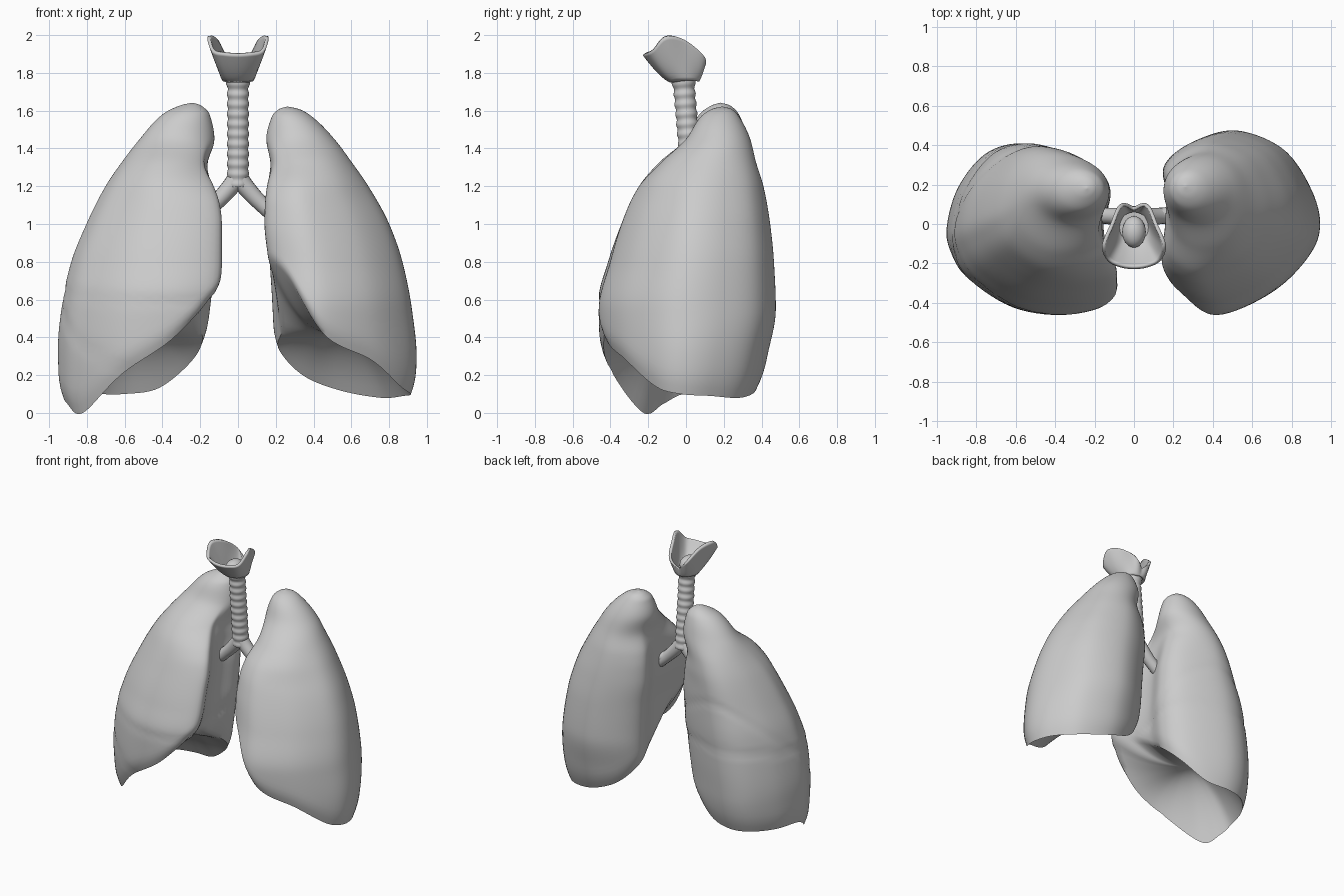
import bpy, bmesh, math
from mathutils import Vector

if "Cube" in bpy.data.objects:
    bpy.data.objects.remove(bpy.data.objects["Cube"])


def spline_closed(pts, u):
    # closed Catmull-Rom through tuples, u in 0..1
    n = len(pts)
    f = (u % 1) * n
    i, t = int(f), f - int(f)
    a, b, c, d = (Vector(pts[(i + k) % n]) for k in (-1, 0, 1, 2))
    return 0.5 * (2 * b + (c - a) * t + (2 * a - 5 * b + 4 * c - d) * t * t + (3 * b - a - 3 * c + d) * t ** 3)


def level_at(levels, z):
    # smooth interpolation of (z, medial, lateral, front, back) rows
    z = max(levels[0][0], min(levels[-1][0], z))
    i = 0
    while i < len(levels) - 2 and z > levels[i + 1][0]:
        i += 1

    def slope(j, k):
        def d(p, q):
            return (levels[q][k] - levels[p][k]) / (levels[q][0] - levels[p][0])
        if j == 0:
            return d(0, 1)
        if j == len(levels) - 1:
            return d(j - 1, j)
        l, r = d(j - 1, j), d(j, j + 1)
        return 2 * l * r / (l + r) if l * r > 0 else 0
    h = levels[i + 1][0] - levels[i][0]
    t = (z - levels[i][0]) / h
    out = []
    for k in range(1, 5):
        p, q = levels[i][k], levels[i + 1][k]
        out.append(p * (1 + 2 * t) * (1 - t) ** 2 + q * t * t * (3 - 2 * t)
                   + h * (slope(i, k) * t * (1 - t) ** 2 - slope(i + 1, k) * t * t * (1 - t)))
    return out


def mesh_from_rings(name, rings, cap_start=None, cap_end=None, angle=50):
    bm = bmesh.new()
    rows = [[bm.verts.new(p) for p in r] for r in rings]
    n = len(rows[0])
    for a, b in zip(rows, rows[1:]):
        for i in range(n):
            bm.faces.new((a[i], a[(i + 1) % n], b[(i + 1) % n], b[i]))
    for p, row in ((cap_start, rows[0]), (cap_end, rows[-1])):
        if p is not None:
            v = bm.verts.new(p)
            for i in range(n):
                bm.faces.new((row[i], row[(i + 1) % n], v))
    bmesh.ops.recalc_face_normals(bm, faces=bm.faces)
    me = bpy.data.meshes.new(name)
    bm.to_mesh(me)
    bm.free()
    ob = bpy.data.objects.new(name, me)
    bpy.context.collection.objects.link(ob)
    bpy.ops.object.select_all(action='DESELECT')
    bpy.context.view_layer.objects.active = ob
    ob.select_set(True)
    bpy.ops.object.shade_smooth_by_angle(angle=math.radians(angle))
    return ob


def lung(name, side, plan, levels, dome, fissures):
    # plan: (medial..lateral 0..1, front..back -1..1, height of lower rim)
    N, M, C = 96, 60, 12
    top = levels[-1][0]

    def point(u, s):
        px, py, rim = spline_closed(plan, u)
        z = rim + (top - rim) * (1 - (1 - s) ** 1.7)
        m, l, f, b = level_at(levels, z)
        # rounder outline near the apex
        k = max(0, min(1, (z - 1.1) / 0.35))
        k = k * k * (3 - 2 * k)
        cx, cy = 2 * px - 1, py
        r = math.hypot(cx, cy)
        cx, cy = cx * (1 - k + k / r), cy * (1 - k + k / r)
        shrink = 1.0
        if s < 0.05:
            shrink -= 0.05 * (1 - s / 0.05) ** 2
        for z0, tilt in fissures:
            if z < 1.3:
                shrink -= 0.014 * math.exp(-((z - z0 - tilt * cy) / 0.022) ** 2)
        return Vector((side * ((m + l) / 2 + cx * shrink * (l - m) / 2),
                       (f + b) / 2 + cy * shrink * (b - f) / 2, z))

    wall = [[point(i / N, j / M) for i in range(N)] for j in range(M)]
    # concave underside
    c = sum(wall[0], Vector()) / N
    c.z = dome
    base = []
    for j in range(1, C):
        r = j / C
        base.append([Vector((c.x + (p.x - c.x) * r, c.y + (p.y - c.y) * r,
                             dome + (p.z - dome) * r ** 2.2)) for p in wall[0]])
    m, l, f, b = levels[-1][1:]
    return mesh_from_rings(name, base + wall, c, Vector((side * (m + l) / 2, (f + b) / 2, top)))


# lungs
left_plan = [(0.02, -0.65, 0.78), (0.14, -0.9, 0.71), (0.37, -1, 0.41), (0.7, -0.76, 0.28),
             (0.92, -0.38, 0.14), (1, -0.03, 0.10), (0.95, 0.38, 0.09), (0.78, 0.8, 0.08),
             (0.47, 1, 0.12), (0.2, 0.88, 0.2), (0.03, 0.6, 0.34), (0.06, 0.2, 0.45), (0.04, -0.2, 0.66)]
left_levels = [(0.0, 0.19, 0.92, -0.41, 0.37), (0.12, 0.18, 0.935, -0.42, 0.39), (0.3, 0.175, 0.945, -0.44, 0.43),
               (0.55, 0.165, 0.92, -0.46, 0.475), (0.8, 0.15, 0.87, -0.40, 0.465),
               (1.0, 0.13, 0.80, -0.34, 0.445), (1.2, 0.14, 0.69, -0.25, 0.41),
               (1.33, 0.165, 0.60, -0.13, 0.37), (1.45, 0.15, 0.51, 0.0, 0.34),
               (1.57, 0.18, 0.39, 0.08, 0.28), (1.61, 0.22, 0.32, 0.14, 0.24), (1.622, 0.26, 0.262, 0.19, 0.192)]
lung("left_lung", 1, left_plan, left_levels, 0.42, [])

right_plan = [(0, -0.82, 0.63), (0.25, -1, 0.39), (0.58, -0.93, 0.21), (0.87, -0.58, 0.0),
              (0.98, -0.25, 0.05), (1, 0.05, 0.10), (0.93, 0.5, 0.1), (0.77, 0.88, 0.1),
              (0.57, 1, 0.1), (0.33, 0.88, 0.13), (0.12, 0.65, 0.26), (0.04, 0.35, 0.38),
              (0.09, -0.05, 0.5), (0.07, -0.4, 0.6)]
right_levels = [(0.0, 0.16, 0.935, -0.39, 0.34), (0.12, 0.155, 0.945, -0.42, 0.36), (0.35, 0.14, 0.95, -0.455, 0.4),
                (0.6, 0.11, 0.925, -0.46, 0.41), (0.8, 0.09, 0.88, -0.41, 0.41),
                (1.0, 0.09, 0.80, -0.34, 0.40), (1.2, 0.12, 0.70, -0.25, 0.39),
                (1.32, 0.15, 0.62, -0.15, 0.37), (1.45, 0.125, 0.52, 0.0, 0.33),
                (1.58, 0.15, 0.40, 0.07, 0.28), (1.63, 0.2, 0.3, 0.14, 0.23), (1.642, 0.24, 0.242, 0.18, 0.182)]
lung("right_lung", -1, right_plan, right_levels, 0.42, [(0.65, 0.06), (0.62, 0.42)])


def circle(c, r, axis, n=28):
    q = Vector((0, 0, 1)).rotation_difference(axis)
    return [Vector(c) + q @ Vector((r * math.cos(2 * math.pi * i / n), r * math.sin(2 * math.pi * i / n), 0))
            for i in range(n)]


# ringed windpipe
rings = []
for j in range(81):
    t = j / 80
    z = 1.2 + 0.58 * t
    r = 0.056 + 0.003 * math.sin(t * 2 * math.pi * 11) + 0.02 * max(0, (t - 0.88) / 0.12) ** 2
    rings.append(circle((0, 0.035 - 0.05 * t, z), r, Vector((0, -0.08, 1))))
mesh_from_rings("windpipe", rings, rings[0][0].lerp(rings[0][14], 0.5), rings[-1][0].lerp(rings[-1][14], 0.5))


def tube(name, pts, radii):
    cu = bpy.data.curves.new(name, 'CURVE')
    cu.dimensions = '3D'
    cu.bevel_depth = 1
    cu.bevel_resolution = 6
    cu.use_fill_caps = True
    sp = cu.splines.new('BEZIER')
    sp.bezier_points.add(len(pts) - 1)
    for bp, p, r in zip(sp.bezier_points, pts, radii):
        bp.co, bp.radius = p, r
        bp.handle_left_type = bp.handle_right_type = 'AUTO'
    ob = bpy.data.objects.new(name, cu)
    bpy.context.collection.objects.link(ob)


# bronchi with a side branch
for side, label in ((1, "left"), (-1, "right")):
    tube(label + "_bronchus", [(0, 0.03, 1.25), (side * 0.045, 0.035, 1.19), (side * 0.12, 0.04, 1.11),
                               (side * 0.25, 0.05, 1.0)], [0.05, 0.047, 0.042, 0.042])
    tube(label + "_bronchus_branch", [(side * 0.1, 0.04, 1.13), (side * 0.17, 0.05, 1.09),
                                      (side * 0.27, 0.06, 1.08)], [0.03, 0.036, 0.03])

# voice box: open tilted cup, wide in front
half = [(0.07, -0.205, 1.91), (0.125, -0.175, 1.925), (0.145, -0.11, 1.995),
        (0.105, -0.01, 1.975), (0.06, 0.09, 1.89)]
rim = [(0, -0.215, 1.905)] + half + [(0, 0.07, 1.82)] + [(-x, y, z) for x, y, z in reversed(half)]
cup = []
for j in range(13):
    s = j / 12
    ring = []
    for i in range(64):
        p = spline_closed(rim, i / 64)
        d = Vector((p.x, p.y + 0.04, 0)).normalized() * 0.066
        a = Vector((d.x, d.y - 0.01, 1.765))
        h = s ** 0.75
        ring.append(Vector((a.x + (p.x - a.x) * h, a.y + (p.y - a.y) * h, a.z + (p.z - a.z) * s)))
    cup.append(ring)
voice_box = mesh_from_rings("voice_box", cup)
mod = voice_box.modifiers.new("wall", 'SOLIDIFY')
mod.thickness = 0.018
mod.offset = -1

# inner swelling of the voice box
bpy.ops.mesh.primitive_uv_sphere_add(segments=24, ring_count=14, radius=1, location=(0, -0.04, 1.81))
bump = bpy.context.object
bump.name = "voice_box_inner"
bump.scale = (0.06, 0.08, 0.06)
bpy.ops.object.shade_smooth()
